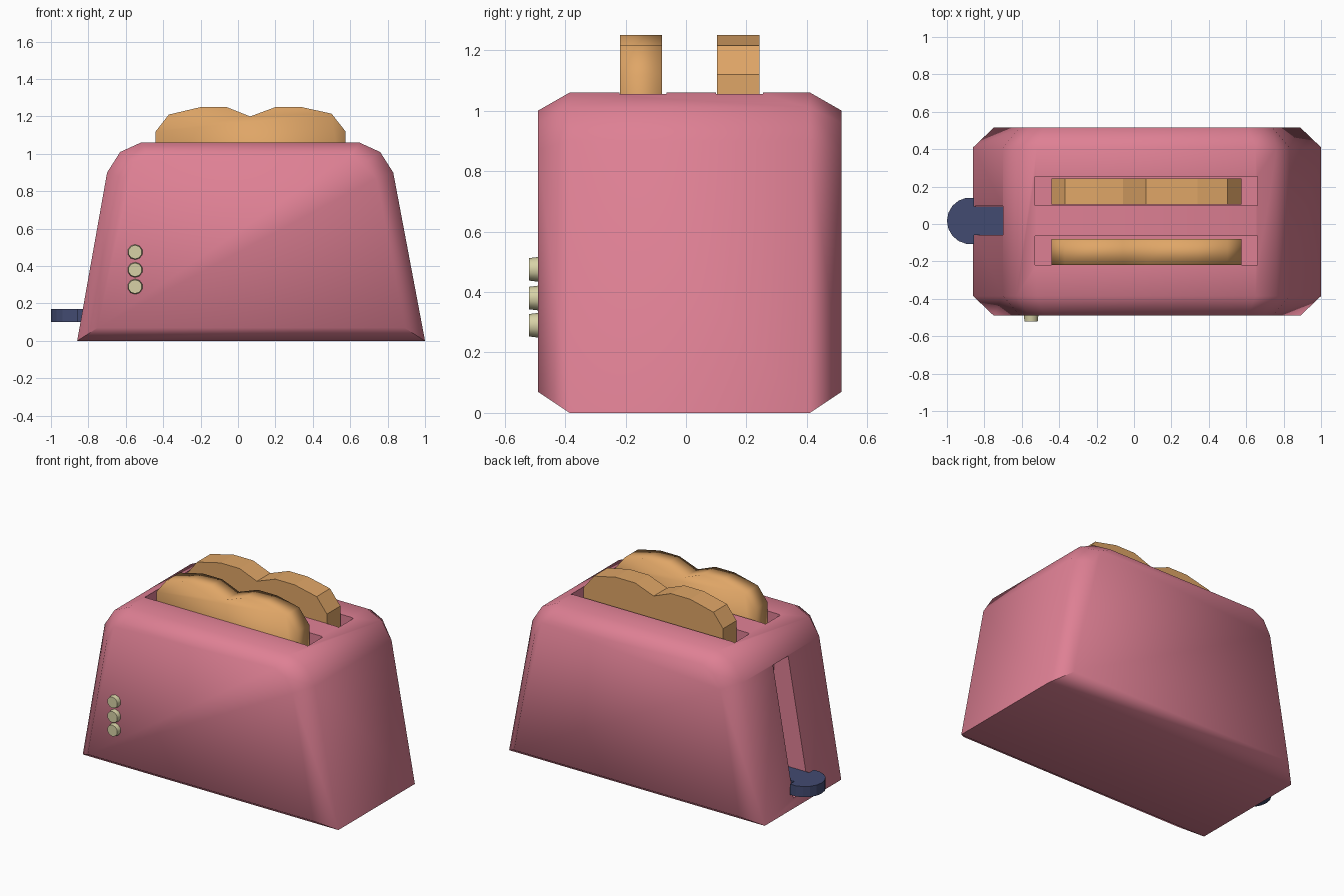
import bpy, bmesh, math
from mathutils import Matrix

if "Cube" in bpy.data.objects:
    bpy.data.objects.remove(bpy.data.objects["Cube"])


def material(name, rgb):
    m = bpy.data.materials.new(name)
    m.diffuse_color = (*rgb, 1)
    m.use_nodes = True
    m.node_tree.nodes["Principled BSDF"].inputs["Base Color"].default_value = m.diffuse_color
    return m


PINK = material("pink enamel", (0.73, 0.215, 0.295))
TOAST = material("toast brown", (0.74, 0.38, 0.135))
NAVY = material("navy", (0.055, 0.07, 0.165))
CREAM = material("cream", (0.68, 0.64, 0.38))


def finish(bm, name, mat, smooth=None):
    bmesh.ops.recalc_face_normals(bm, faces=bm.faces)
    me = bpy.data.meshes.new(name)
    bm.to_mesh(me)
    bm.free()
    ob = bpy.data.objects.new(name, me)
    bpy.context.collection.objects.link(ob)
    me.materials.append(mat)
    if smooth:
        smooth_by(ob, smooth)
    return ob


def activate(ob):
    bpy.ops.object.select_all(action='DESELECT')
    ob.select_set(True)
    bpy.context.view_layer.objects.active = ob


def smooth_by(ob, degrees):
    activate(ob)
    bpy.ops.object.shade_smooth_by_angle(angle=math.radians(degrees))


def loft(rings):
    """Skin a list of equal-length 3D rings and cap both ends."""
    bm = bmesh.new()
    rows = [[bm.verts.new(p) for p in r] for r in rings]
    n = len(rows[0])
    for a, b in zip(rows, rows[1:]):
        for i in range(n):
            j = (i + 1) % n
            bm.faces.new((a[i], a[j], b[j], b[i]))
    bm.faces.new(rows[0])
    bm.faces.new(rows[-1][::-1])
    return bm


def box(x0, x1, y0, y1, z0, z1):
    return loft([[(x0, y0, z), (x1, y0, z), (x1, y1, z), (x0, y1, z)] for z in (z0, z1)])


# body: tapered front profile, chamfered towards front and back
outer = [(-0.86, 0), (-0.70, 0.90), (-0.63, 1.01), (-0.52, 1.06),
         (0.65, 1.06), (0.76, 1.01), (0.83, 0.90), (1.0, 0)]
inner = [(-0.75, 0.07), (-0.61, 0.87), (-0.56, 0.96), (-0.48, 1.0),
         (0.61, 1.0), (0.69, 0.96), (0.74, 0.87), (0.89, 0.07)]
body = finish(loft([[(x, y, z) for x, z in prof] for prof, y in
                    ((inner, -0.49), (outer, -0.385), (outer, 0.41), (inner, 0.515))]),
              "body", PINK)

# bread slots and lever channel cut from the body
for cut in ((-0.53, 0.66, -0.22, -0.065, 0.70, 1.3),
            (-0.53, 0.66, 0.10, 0.255, 0.70, 1.3),
            (-0.60, -1.2, -0.06, 0.097, 0.06, 0.895)):
    cutter = finish(box(*cut), "cutter", PINK)
    cutter.hide_render = True
    mod = body.modifiers.new("cut", 'BOOLEAN')
    mod.operation = 'DIFFERENCE'
    mod.solver = 'EXACT'
    mod.object = cutter
    activate(body)
    bpy.ops.object.modifier_apply(modifier=mod.name)
    bpy.data.objects.remove(cutter)
smooth_by(body, 62)

# toast slices: the front one is smooth, the rear one flat
slice_profile = [(-0.44, 0.70), (-0.44, 1.12), (-0.37, 1.21), (-0.20, 1.25), (-0.06, 1.25),
                 (0.065, 1.20), (0.20, 1.25), (0.34, 1.25), (0.50, 1.215), (0.575, 1.12), (0.575, 0.70)]
for name, y0, y1, smooth in (("front_toast", -0.218, -0.08, 100), ("rear_toast", 0.103, 0.243, None)):
    finish(loft([[(x, y, z) for x, z in slice_profile] for y in (y0, y1)]), name, TOAST, smooth)

# lever: straight stem with a rounded paddle
cx, cy, r = -0.875, 0.017, 0.125
outline = [(-0.60, -0.058), (-0.60, 0.094), (-0.855, 0.094), (-0.855, 0.14)]
outline += [(cx + r * math.cos(a), cy + r * math.sin(a))
            for a in (math.radians(d) for d in range(100, 261, 20))]
outline += [(-0.855, -0.108), (-0.855, -0.058)]
finish(loft([[(x, y, z) for x, y in outline] for z in (0.10, 0.17)]), "lever", NAVY)

# three front buttons
for i, z in enumerate((0.29, 0.38, 0.475)):
    bm = bmesh.new()
    bmesh.ops.create_cone(bm, cap_ends=True, segments=10, radius1=0.042, radius2=0.037, depth=0.04,
                          matrix=Matrix.Translation((-0.55, -0.50, z)) @ Matrix.Rotation(math.pi / 2, 4, 'X'))
    finish(bm, f"button_{i + 1}", CREAM, 40)
